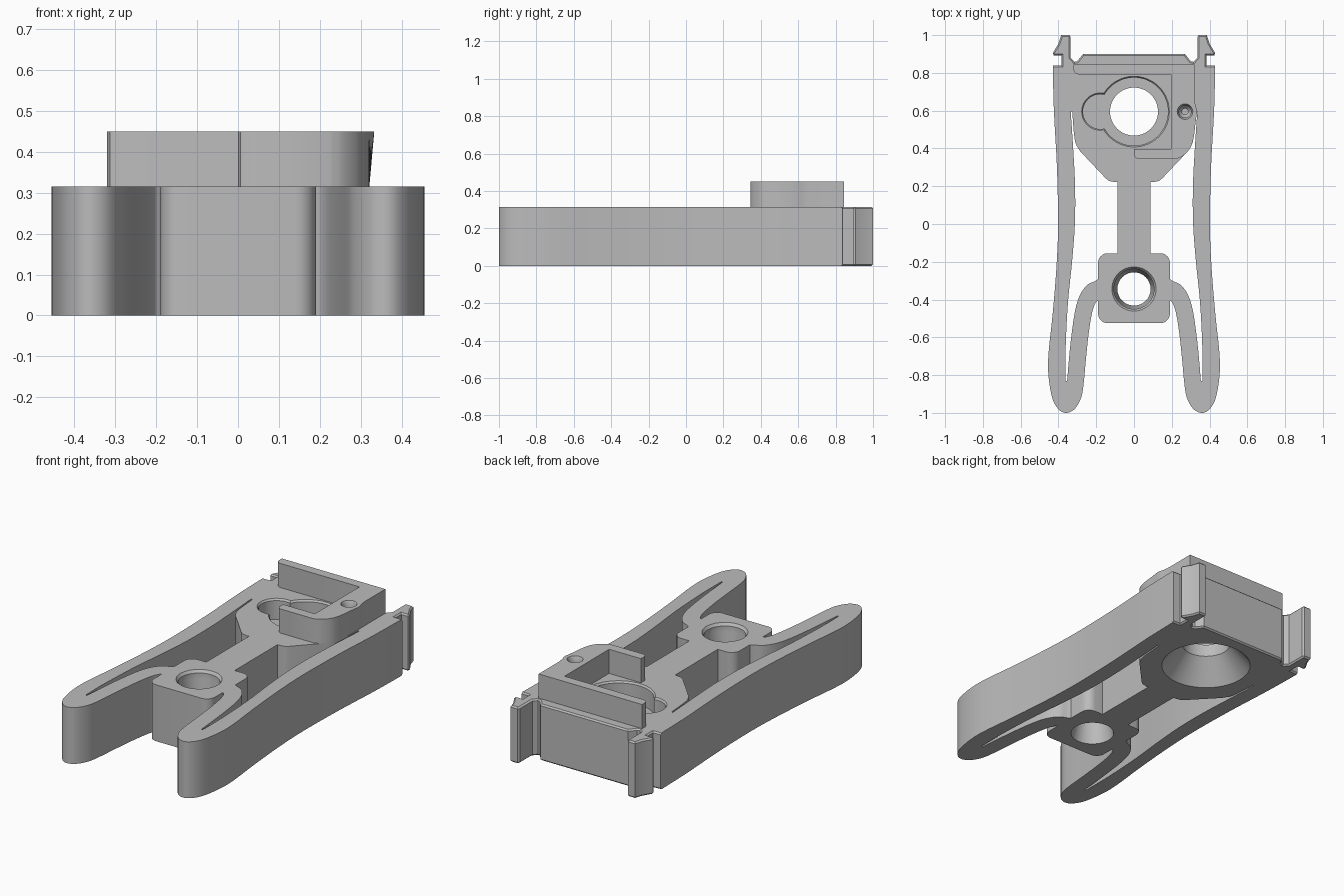
import bpy, bmesh, math
from mathutils import Vector

if "Cube" in bpy.data.objects:
    bpy.data.objects.remove(bpy.data.objects["Cube"])

grey = bpy.data.materials.new("plain grey")
grey.diffuse_color = (0.5, 0.5, 0.5, 1)
grey.use_nodes = True
grey.node_tree.nodes["Principled BSDF"].inputs["Base Color"].default_value = grey.diffuse_color


def spline(pts, n=6):
    """Smooth curve through the points."""
    p = [Vector(q) for q in pts]
    p = [2 * p[0] - p[1]] + p + [2 * p[-1] - p[-2]]
    out = []
    for a, b, c, d in zip(p, p[1:], p[2:], p[3:]):
        for i in range(n):
            t = i / n
            out.append(0.5 * (2 * b + (c - a) * t + (2 * a - 5 * b + 4 * c - d) * t * t
                              + (3 * b - a - 3 * c + d) * t ** 3))
    return [tuple(v) for v in out] + [tuple(pts[-1])]


def arc(cx, cy, r, a0, a1, n=6):
    """Points on an arc, angles in degrees."""
    angles = [math.radians(a0 + (a1 - a0) * i / n) for i in range(n + 1)]
    return [(cx + r * math.cos(a), cy + r * math.sin(a)) for a in angles]


def finish(bm, name):
    bmesh.ops.recalc_face_normals(bm, faces=bm.faces[:])
    mesh = bpy.data.meshes.new(name)
    bm.to_mesh(mesh)
    bm.free()
    ob = bpy.data.objects.new(name, mesh)
    bpy.context.collection.objects.link(ob)
    mesh.materials.append(grey)
    return ob


def prism(outline, z0, z1):
    """Upright solid with the given outline."""
    bm = bmesh.new()
    base = bm.faces.new([bm.verts.new((x, y, z0)) for x, y in outline])
    top = bmesh.ops.extrude_face_region(bm, geom=[base])["geom"]
    for v in top:
        if isinstance(v, bmesh.types.BMVert):
            v.co.z = z1
    return bm


def lathe(name, cx, cy, profile, n=64):
    """Solid of revolution from (radius, height) pairs."""
    bm = bmesh.new()
    rings = [[bm.verts.new((cx + r * math.cos(2 * math.pi * i / n),
                            cy + r * math.sin(2 * math.pi * i / n), z)) for i in range(n)]
             for r, z in profile]
    for lo, hi in zip(rings, rings[1:]):
        for i in range(n):
            j = (i + 1) % n
            bm.faces.new((lo[i], lo[j], hi[j], hi[i]))
    bm.faces.new(rings[0])
    bm.faces.new(rings[-1])
    return finish(bm, name)


def cut(ob, cutter):
    mod = ob.modifiers.new("cut", 'BOOLEAN')
    mod.operation, mod.solver, mod.object = 'DIFFERENCE', 'EXACT', cutter
    bpy.context.view_layer.objects.active = ob
    bpy.ops.object.modifier_apply(modifier=mod.name)


H = 0.315

# Right half of the body outline, from the back edge round to the hub
half = [(0.27, 0.90), (0.30, 0.862), (0.315, 0.858), (0.335, 0.88)]
# snap hook
half += [(0.335, 0.99), (0.342, 1.0), (0.385, 1.0), (0.40, 0.955), (0.43, 0.905), (0.425, 0.893),
         (0.385, 0.893), (0.385, 0.84), (0.43, 0.838)]
# outer side of the spring arm and its rounded tip
half += spline([(0.43, 0.83), (0.424, 0.6), (0.408, 0.3), (0.402, 0.0), (0.41, -0.22),
                (0.43, -0.47), (0.452, -0.68), (0.453, -0.80), (0.433, -0.92), (0.40, -0.98),
                (0.36, -1.0), (0.315, -0.98), (0.28, -0.92), (0.266, -0.84), (0.255, -0.72),
                (0.24, -0.58), (0.222, -0.47), (0.205, -0.42), (0.19, -0.405)])
# hub block front corner (kept apart from the rest and added below)
hub_front = arc(0.14, -0.475, 0.05, 0, -90)
# gap between the arm and the hub leg, up to the narrow end of the slot
gap = [(0.19, -0.292)]
gap += spline([(0.205, -0.302), (0.25, -0.325), (0.288, -0.38), (0.312, -0.46),
               (0.33, -0.58), (0.343, -0.70), (0.354, -0.83)])
gap += spline([(0.362, -0.83), (0.362, -0.66), (0.35, -0.42), (0.328, -0.2), (0.313, 0.0),
               (0.312, 0.2), (0.322, 0.4), (0.335, 0.595)])
# head block, neck and back corner of the hub
gap += spline([(0.327, 0.595), (0.318, 0.48), (0.308, 0.425), (0.285, 0.385)], 4)
gap += spline([(0.15, 0.242), (0.13, 0.228), (0.10, 0.222)], 3) + [(0.088, 0.222), (0.088, -0.155)]
gap += arc(0.14, -0.205, 0.05, 90, 0)


def mirrored(pts):
    return [(-x, y) for x, y in reversed(pts)]


# The outer loop and the two enclosed windows beside the neck
outer = half + hub_front
bm = prism(outer + mirrored(outer), 0, H)
# small chamfer on the upper and lower rims of the back end
rim = [e for e in bm.edges
       if abs(e.verts[0].co.z - e.verts[1].co.z) < 1e-5
       and min(v.co.y for v in e.verts) > 0.835]
bmesh.ops.bevel(bm, geom=rim, offset=0.01, segments=1, affect='EDGES', clamp_overlap=True)
body = finish(bm, "clip_body")

cutters = [finish(prism(gap, -0.1, 0.6), "right_window_cutter"),
           finish(prism(mirrored(gap), -0.1, 0.6), "left_window_cutter")]

# Large stepped hole with a flared underside and a side pocket
HY = 0.595
cutters += [lathe("head_hole_cutter", 0, HY,
                  [(0.243, -0.01), (0.127, 0.13), (0.127, 0.2), (0.18, 0.2),
                   (0.18, 0.305), (0.192, 0.322)]),
            lathe("side_pocket_cutter", -0.178, HY,
                  [(0.092, 0.2), (0.092, 0.305), (0.104, 0.322)], 40)]

# Hub hole, flared at both ends
cutters.append(lathe("hub_hole_cutter", 0, -0.344,
                     [(0.115, -0.01), (0.088, 0.13), (0.088, 0.19), (0.106, 0.27),
                      (0.106, 0.30), (0.122, 0.322)], 48))
# Screw hole
screw = lathe("screw_hole_cutter", 0.27, HY,
              [(0.016, 0.2), (0.016, 0.36), (0.032, 0.38), (0.032, 0.43), (0.044, 0.456)], 32)
cutters.append(screw)
for c in cutters:
    cut(body, c)

# Raised hook-shaped wall on the head
wall_outline = [(-0.32, 0.845), (0.32, 0.845), (0.32, 0.66)]
wall_outline += spline([(0.325, 0.63), (0.333, 0.595), (0.326, 0.54), (0.318, 0.47),
                        (0.305, 0.418), (0.285, 0.385), (0.255, 0.358), (0.225, 0.345)], 4)
wall_outline += [(0.02, 0.345), (0.006, 0.352), (0.0, 0.365), (0.0, 0.398), (0.197, 0.398),
                 (0.197, 0.792), (-0.295, 0.792), (-0.313, 0.80), (-0.32, 0.815)]
bm = prism(wall_outline, 0.308, 0.45)
for v in bm.verts:
    if v.co.z < 0.4:
        v.co.x = min(v.co.x, 0.32 + 0.0005 * v.co.y)
wall = finish(bm, "raised_wall")
cut(wall, screw)

for c in cutters:
    bpy.data.objects.remove(c)

# Smooth the curved sides, keep the rims sharp
for ob in (body, wall):
    bpy.ops.object.select_all(action='DESELECT')
    ob.select_set(True)
    bpy.context.view_layer.objects.active = ob
    bpy.ops.object.shade_smooth_by_angle(angle=math.radians(30))
